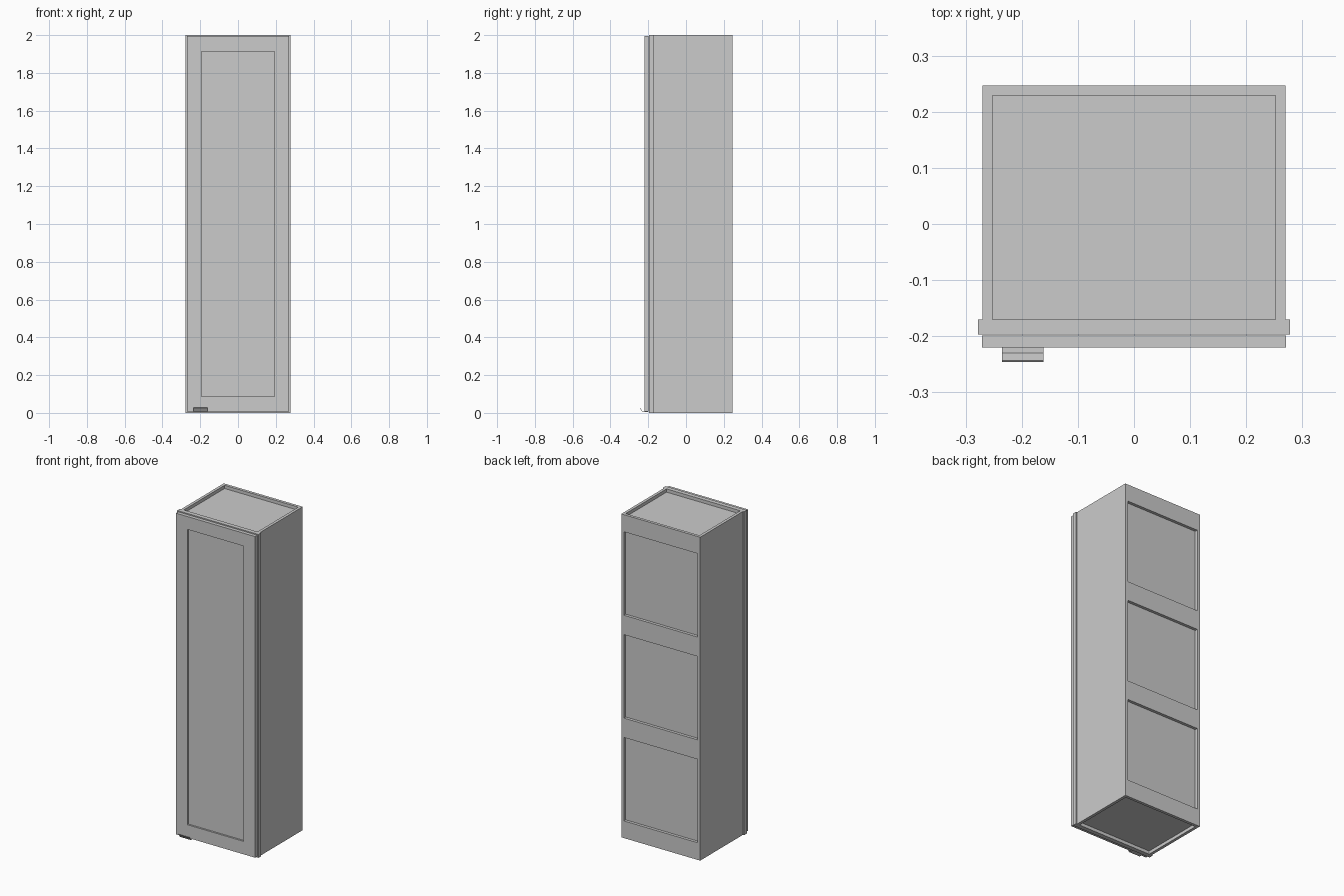
import bpy, bmesh

if "Cube" in bpy.data.objects:
    bpy.data.objects.remove(bpy.data.objects["Cube"])

T = 0.018            # board thickness
W = 0.27             # carcass half width
BACK, FRONT = 0.247, -0.17


def mesh_object(name, bm):
    bmesh.ops.recalc_face_normals(bm, faces=bm.faces)
    me = bpy.data.meshes.new(name)
    bm.to_mesh(me)
    bm.free()
    ob = bpy.data.objects.new(name, me)
    bpy.context.collection.objects.link(ob)
    return ob


def box(name, x, y, z):
    bm = bmesh.new()
    bmesh.ops.create_cube(bm, size=1)
    for v in bm.verts:
        for i, (lo, hi) in enumerate((x, y, z)):
            v.co[i] = lo if v.co[i] < 0 else hi
    return mesh_object(name, bm)


def frame(name, x, z, stile, rail, y):
    """Rectangular ring in the xz plane with a given depth in y."""
    bm = bmesh.new()
    def ring(dx, dz):
        return [bm.verts.new((px, y[0], pz)) for px, pz in (
            (x[0] + dx, z[0] + dz), (x[1] - dx, z[0] + dz),
            (x[1] - dx, z[1] - dz), (x[0] + dx, z[1] - dz))]
    outer, inner = ring(0, 0), ring(stile, rail)
    for i in range(4):
        j = (i + 1) % 4
        bm.faces.new((outer[i], outer[j], inner[j], inner[i]))
    ext = bmesh.ops.extrude_face_region(bm, geom=bm.faces[:])
    for v in ext["geom"]:
        if isinstance(v, bmesh.types.BMVert):
            v.co.y = y[1]
    return mesh_object(name, bm)


# Carcass: sides, recessed top and bottom, recessed back panel
for side, s in (("left", -1), ("right", 1)):
    box(side + "_side", sorted((s * W, s * (W - T))), (FRONT, BACK), (0, 2))
inner = (-W + T, W - T)
box("top_panel", inner, (FRONT, BACK - T), (1.962, 1.98))
box("bottom_panel", inner, (FRONT, BACK - T), (0.02, 0.038))
box("back_panel", inner, (BACK - 2 * T, BACK - T), (0.038, 1.962))

# Back rails framing the three openings
for i, z in enumerate(((0, 0.106), (0.622, 0.742), (1.258, 1.378), (1.894, 2))):
    box(f"back_rail_{i + 1}", inner, (BACK - T, BACK), z)

# Face frame
frame("face_frame", (-0.278, 0.278), (0, 2), 0.038, 0.038, (-0.197, FRONT))

# Door: frame with a recessed flat panel
frame("door_frame", (-0.271, 0.271), (0.008, 1.994), 0.078, 0.08, (-0.22, -0.1985))
box("door_panel", (-0.194, 0.194), (-0.209, -0.2), (0.086, 1.916))

# Bent tab pull hooked under the bottom edge of the door (y, z profile)
profile = [(-0.2, 0.008), (-0.2, 0.006), (-0.231, 0.006), (-0.2455, 0.026),
           (-0.2435, 0.0275), (-0.23, 0.008)]
bm = bmesh.new()
cap = bm.faces.new([bm.verts.new((-0.235, y, z)) for y, z in profile])
ext = bmesh.ops.extrude_face_region(bm, geom=[cap])
for v in ext["geom"]:
    if isinstance(v, bmesh.types.BMVert):
        v.co.x = -0.161
mesh_object("door_pull", bm)
